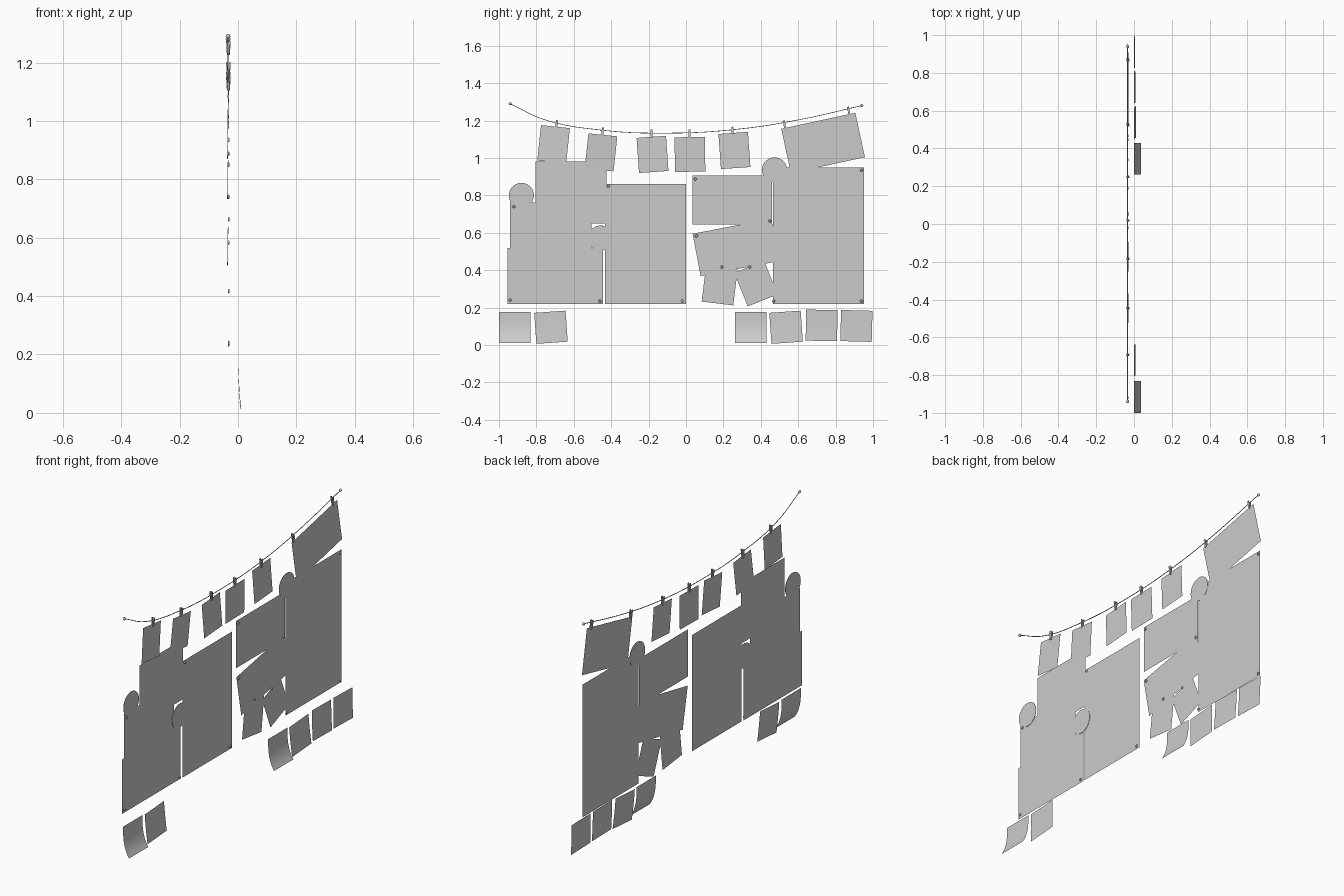
import bpy, bmesh, math
from mathutils import Vector, Matrix

if "Cube" in bpy.data.objects:
    bpy.data.objects.remove(bpy.data.objects["Cube"])

WALL = -0.038


def finish(name, bm, smooth=False):
    me = bpy.data.meshes.new(name)
    bm.to_mesh(me)
    bm.free()
    if smooth:
        for p in me.polygons:
            p.use_smooth = True
    ob = bpy.data.objects.new(name, me)
    bpy.context.collection.objects.link(ob)
    return ob


def sheet(name, cy, cz, w, h, deg=0, x=WALL, lean=0, curl=0, power=3, rows=1):
    """Thin paper in the YZ plane; curl lifts its lower edge towards +x."""
    bm = bmesh.new()
    a = math.radians(deg)
    grid = []
    for i in range(rows + 1):
        t = i / rows
        row = []
        for s in (-0.5, 0.5):
            u, v = s * w, (0.5 - t) * h
            y = cy + u * math.cos(a) - v * math.sin(a)
            z = cz + u * math.sin(a) + v * math.cos(a)
            row.append(bm.verts.new((x + lean * (t - 0.5) + curl * t ** power, y, z)))
        grid.append(row)
    for p, q in zip(grid, grid[1:]):
        bm.faces.new((q[0], q[1], p[1], p[0]))
    return finish(name, bm, rows > 1)


def disc(name, y, z, r, depth, x, segs=24, r2=None, lean=0):
    """Flat round piece facing +x."""
    bm = bmesh.new()
    m = (Matrix.Translation((x, y, z)) @ Matrix.Rotation(lean, 4, 'Y')
         @ Matrix.Rotation(math.pi / 2, 4, 'Y'))
    bmesh.ops.create_cone(bm, cap_ends=True, segments=segs, radius1=r,
                          radius2=r if r2 is None else r2, depth=depth, matrix=m)
    return finish(name, bm)


# pinned papers, left cluster then right cluster
papers = [
    ("landscape_page_low_left", -0.70, 0.37, 0.51, 0.30, 0),
    ("page_mid_left", -0.7225, 0.63, 0.435, 0.265, 0),
    ("page_top_left", -0.615, 0.815, 0.38, 0.33, 0),
    ("tall_page_left", -0.216, 0.54, 0.432, 0.64, 0),
    ("landscape_page_right", 0.248, 0.775, 0.426, 0.26, 0),
    ("tall_page_right", 0.708, 0.585, 0.488, 0.73, 0),
    ("tilted_page", 0.267, 0.522, 0.428, 0.23, 10.8),
]
for i, (n, y, z, w, h, d) in enumerate(papers):
    sheet(n, y, z, w, h, d, WALL + i * 0.0005)

# small tilted notes
sheet("small_note_left", 0.180, 0.318, 0.170, 0.193, -7, WALL + 0.004)
sheet("small_note_right", 0.374, 0.328, 0.172, 0.193, 21.8, WALL + 0.0045)

# round badges
for i, (y, z) in enumerate([(-0.88, 0.80), (-0.457, 0.572), (0.473, 0.936)]):
    disc(f"round_badge_{i + 1}", y, z, 0.067, 0.002, WALL + 0.003, 28, lean=0.015)

# push pins
pins = [(-0.94, 0.24), (-0.46, 0.235), (-0.02, 0.235), (-0.415, 0.85),
        (-0.92, 0.74), (0.05, 0.888), (0.447, 0.663), (0.938, 0.935),
        (0.938, 0.235), (0.468, 0.235), (0.056, 0.583), (0.19, 0.417), (0.34, 0.417)]
for i, (y, z) in enumerate(pins):
    disc(f"push_pin_{i + 1}", y, z, 0.008, 0.005, WALL + 0.006, 12, 0.006)

# sagging string
path = [(-0.94, 1.29), (-0.757, 1.205), (-0.46, 1.15), (-0.09, 1.133),
        (0.286, 1.155), (0.607, 1.205), (0.94, 1.28)]
cu = bpy.data.curves.new("string", 'CURVE')
cu.dimensions = '3D'
cu.bevel_depth = 0.002
cu.bevel_resolution = 1
sp = cu.splines.new('BEZIER')
sp.bezier_points.add(len(path) - 1)
for bp, (y, z) in zip(sp.bezier_points, path):
    bp.co = (-0.034, y, z)
    bp.handle_left_type = bp.handle_right_type = 'AUTO'
bpy.context.collection.objects.link(bpy.data.objects.new("string", cu))

# string end pins
for i, (y, z) in enumerate([path[0], path[-1]]):
    bm = bmesh.new()
    bmesh.ops.create_uvsphere(bm, u_segments=12, v_segments=8, radius=0.008,
                              matrix=Matrix.Translation((-0.034, y, z)))
    finish(f"string_end_pin_{i + 1}", bm, True)

# hanging photos
photos = [(-0.708, 1.073, 0.155, 0.190, -6, 0.004), (-0.4545, 1.03, 0.155, 0.188, -6, -0.006),
          (-0.179, 1.019, 0.158, 0.188, 4, 0.006), (0.021, 1.019, 0.162, 0.185, 1, -0.003),
          (0.259, 1.04, 0.158, 0.188, 4, 0.005), (0.733, 1.08, 0.405, 0.243, 12.2, -0.006)]
for i, (y, z, w, h, d, lean) in enumerate(photos):
    sheet(f"hanging_photo_{i + 1}", y, z, w, h, d, -0.033, lean)

# clothes pegs: two tapered prongs gripping string and photo
pegs = [(-0.692, 1.178, -6), (-0.446, 1.138, -4), (-0.184, 1.128, 2), (0.019, 1.128, 1),
        (0.249, 1.143, 4), (0.527, 1.176, 8), (0.870, 1.250, 10)]
for i, (y, z, d) in enumerate(pegs):
    bm = bmesh.new()
    for s in (-1, 1):
        m = (Matrix.Translation((-0.033, y, z)) @ Matrix.Rotation(math.radians(d), 4, 'X')
             @ Matrix.Translation((s * 0.0045, 0, 0)) @ Matrix.Rotation(s * 0.06, 4, 'Y')
             @ Matrix.Diagonal((0.004, 0.010, 0.048, 1)))
        bmesh.ops.create_cube(bm, size=1, matrix=m)
    finish(f"clothes_peg_{i + 1}", bm)

# sticky notes along the bottom, some curling outward
stickies = [(-0.916, 0.094, 0, 0.036), (-0.722, 0.095, 4, 0.009),
            (0.346, 0.094, 0, 0.036), (0.535, 0.095, 4, 0.010),
            (0.725, 0.105, -1, 0.008), (0.911, 0.102, -1.5, 0.005)]
for i, (y, z, d, c) in enumerate(stickies):
    sheet(f"sticky_note_{i + 1}", y, z, 0.168, 0.166, d, 0.0, 0, c, 3 if c > 0.02 else 1.5, 10)
